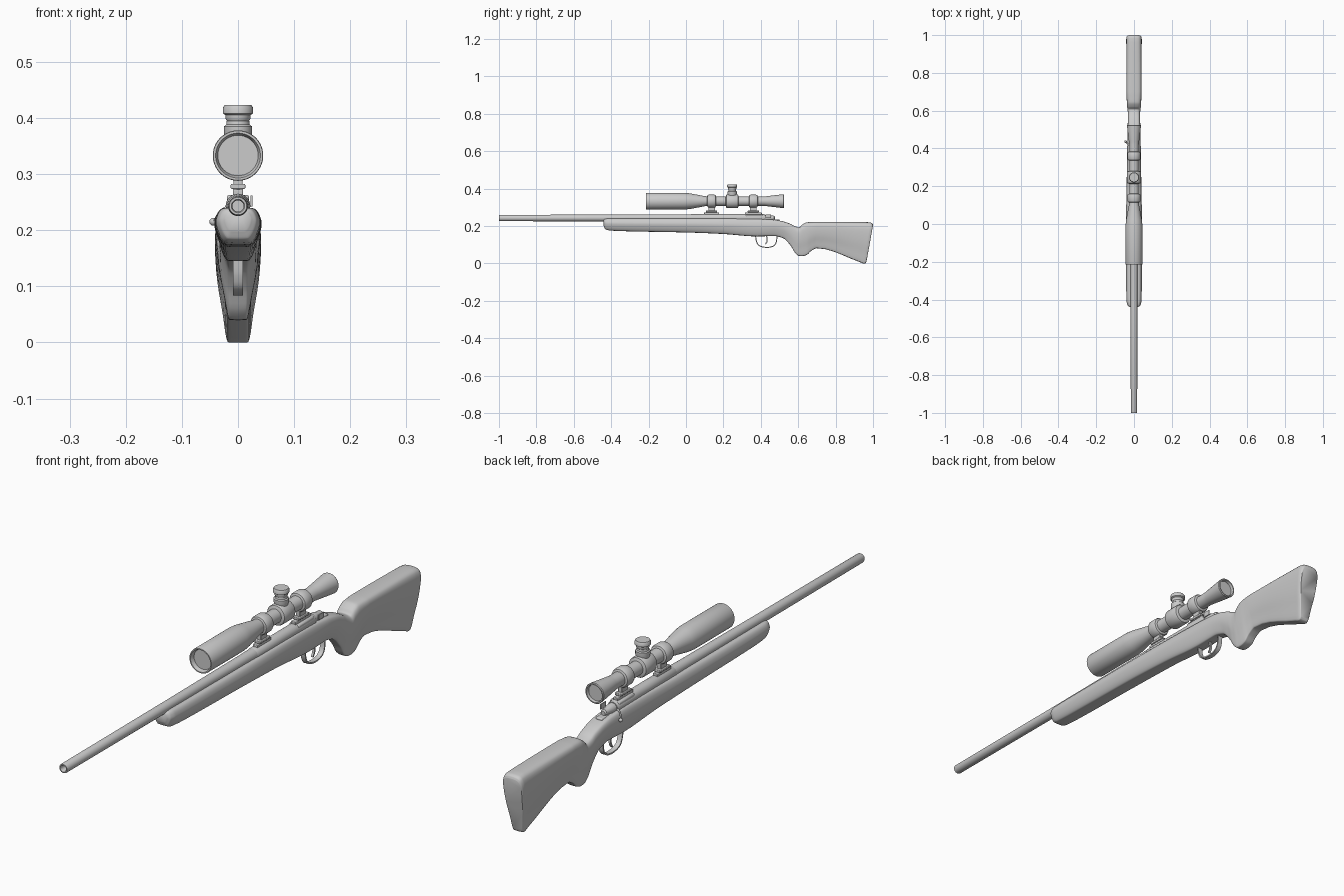
import bpy, bmesh, math
from mathutils import Vector

if "Cube" in bpy.data.objects:
    bpy.data.objects.remove(bpy.data.objects["Cube"])

AXIS_Z = 0.243   # bore height
SCOPE_Z = 0.333  # sight tube height


def finish(name, bm, angle=35, bevel=0):
    bmesh.ops.recalc_face_normals(bm, faces=bm.faces)
    me = bpy.data.meshes.new(name)
    bm.to_mesh(me)
    bm.free()
    ob = bpy.data.objects.new(name, me)
    bpy.context.collection.objects.link(ob)
    if bevel:
        m = ob.modifiers.new("bevel", 'BEVEL')
        m.width, m.segments = bevel, 2
    bpy.ops.object.select_all(action='DESELECT')
    ob.select_set(True)
    bpy.context.view_layer.objects.active = ob
    bpy.ops.object.shade_smooth_by_angle(angle=math.radians(angle))
    return ob


def bridge(bm, rings, closed=True):
    for a, b in zip(rings, rings[1:]):
        n = len(a)
        for i in range(n if closed else n - 1):
            j = (i + 1) % n
            bm.faces.new((a[i], a[j], b[j], b[i]))


def lathe(name, pts, centre, axis='Y', n=40):
    """Revolve (distance, radius) pairs about an axis; both ends are capped."""
    bm = bmesh.new()
    rings = []
    for d, r in pts:
        ring = []
        for i in range(n):
            a = 2 * math.pi * i / n
            u, v = r * math.cos(a), r * math.sin(a)
            p = Vector((u, d, v)) if axis == 'Y' else Vector((u, v, d))
            ring.append(bm.verts.new(p + Vector(centre)))
        rings.append(ring)
    bridge(bm, rings)
    bm.faces.new(rings[0])
    bm.faces.new(rings[-1])
    return finish(name, bm)


def box(name, centre, size, bevel=0.002):
    bm = bmesh.new()
    bmesh.ops.create_cube(bm, size=1)
    for v in bm.verts:
        v.co = Vector([c + s * k for c, s, k in zip(centre, size, v.co)])
    return finish(name, bm, bevel=bevel)


def catmull(pts, steps, closed=False):
    pts = [Vector(p) for p in pts]
    n, out = len(pts), []
    for i in range(n if closed else n - 1):
        g = (lambda k: pts[k % n]) if closed else (lambda k: pts[max(0, min(n - 1, k))])
        a, b, c, d = g(i - 1), g(i), g(i + 1), g(i + 2)
        for s in range(steps):
            t = s / steps
            out.append(0.5 * (2 * b + (c - a) * t + (2 * a - 5 * b + 4 * c - d) * t * t
                              + (3 * b - a - 3 * c + d) * t ** 3))
    if not closed:
        out.append(pts[-1])
    return out


def smooth_rows(rows, steps=5):
    """Interpolate section rows over y without overshoot."""
    def slope(k, c):
        if k in (0, len(rows) - 1):
            i = min(k, len(rows) - 2)
            return (rows[i + 1][c] - rows[i][c]) / (rows[i + 1][0] - rows[i][0])
        d0 = (rows[k][c] - rows[k - 1][c]) / (rows[k][0] - rows[k - 1][0])
        d1 = (rows[k + 1][c] - rows[k][c]) / (rows[k + 1][0] - rows[k][0])
        return 2 * d0 * d1 / (d0 + d1) if d0 * d1 > 0 else 0
    out = []
    for k in range(len(rows) - 1):
        h = rows[k + 1][0] - rows[k][0]
        for s in range(steps):
            t = s / steps
            row = [rows[k][0] + h * t]
            for c in range(1, len(rows[0])):
                row.append((2 * t**3 - 3 * t**2 + 1) * rows[k][c] + (3 * t**2 - 2 * t**3) * rows[k + 1][c]
                           + h * ((t**3 - 2 * t**2 + t) * slope(k, c) + (t**3 - t**2) * slope(k + 1, c)))
            out.append(row)
    return out + [list(rows[-1])]


def ribbon(name, path, half_w, thick, steps=6):
    """Flat strip swept along a (y, z) path."""
    pts = catmull(path, steps)
    bm = bmesh.new()
    rings = []
    for i, p in enumerate(pts):
        t = (pts[min(i + 1, len(pts) - 1)] - pts[max(i - 1, 0)]).normalized()
        n = Vector((-t.y, t.x)) * thick / 2
        rings.append([bm.verts.new((x, p.x + s * n.x, p.y + s * n.y))
                      for x, s in ((-half_w, -1), (half_w, -1), (half_w, 1), (-half_w, 1))])
    bridge(bm, rings)
    bm.faces.new(rings[0])
    bm.faces.new(rings[-1])
    return finish(name, bm)


# Stock: rows are y, top, bottom, half width, blend from fore-end to butt section
fore = [(.35, 0), (.62, .04), (.85, .25), (1, .55), (.96, .75), (.8, .93), (.5, 1)]
butt = [(.3, 0), (.5, .03), (.68, .25), (.9, .5), (1, .76), (.93, .92), (.55, 1)]
rows = [(-.44, .232, .2, .022, 0), (-.432, .238, .184, .033, 0), (-.41, .24, .177, .039, 0),
        (-.34, .24, .173, .041, 0), (0, .24, .166, .042, 0), (.2, .24, .158, .039, 0),
        (.38, .238, .145, .036, 0), (.47, .233, .147, .035, .2), (.52, .224, .135, .034, .4),
        (.56, .21, .095, .033, .6), (.585, .197, .055, .033, .8), (.605, .191, .041, .034, .9),
        (.62, .205, .04, .036, 1), (.645, .218, .046, .038, 1), (.67, .22, .068, .039, 1),
        (.7, .221, .082, .04, 1), (.96, .219, .008, .041, 1), (.985, .217, 0, .041, 1),
        (.996, .212, .003, .039, 1), (1, .204, .01, .036, 1)]
bm = bmesh.new()
rings = []
for y, top, bot, w, mix in smooth_rows(rows):
    half = [(w * (a[0] + (b[0] - a[0]) * mix), bot + (top - bot) * (a[1] + (b[1] - a[1]) * mix))
            for a, b in zip(fore, butt)]
    outline = catmull(half + [(-x, z) for x, z in reversed(half)], 3, closed=True)
    lean = 0.035 * max(0, (y - .7) / .3)  # slanted butt end
    rings.append([bm.verts.new((p.x, y - lean * (top - p.y) / (top - bot), max(p.y, 0)))
                  for p in outline])
bridge(bm, rings)
bm.faces.new(rings[0])
bm.faces.new(rings[-1])
finish("stock", bm, 50)

# Barrel with open bore, receiver and bolt
c = (0, 0, AXIS_Z)
lathe("barrel", [(-.9, .010), (-.995, .010), (-1, .012), (-1, .0155), (-.996, .017),
                 (-.4, .018), (.02, .02), (.1, .0215)], c)
lathe("receiver", [(.08, .02), (.085, .022), (.24, .022), (.3, .022), (.415, .022), (.42, .02)], c)
lathe("bolt_shroud", [(.41, .017), (.44, .017), (.452, .013), (.47, .012), (.475, .008)], c)
box("tang", (0, .45, .229), (.026, .1, .014), .004)
box("receiver_bridge", (0, .365, .248), (.04, .09, .03), .005)
box("safety_lever", (.024, .44, .252), (.004, .03, .02), .001)

# Bolt handle, on the -x side
path = catmull([(-.012, .415, .24), (-.028, .42, .236), (-.038, .428, .226), (-.044, .435, .216)], 5)
bm = bmesh.new()
rings = [[bm.verts.new(p + Vector((.003 * math.cos(a) * .6, .0045 * math.sin(a), .0045 * math.cos(a))))
          for a in [i * math.pi / 6 for i in range(12)]] for p in path]
bridge(bm, rings)
bm.faces.new(rings[0])
bm.faces.new(rings[-1])
finish("bolt_handle", bm, 60)
bm = bmesh.new()
bmesh.ops.create_uvsphere(bm, u_segments=16, v_segments=10, radius=.007)
bmesh.ops.translate(bm, verts=bm.verts, vec=(-.044, .436, .215))
finish("bolt_knob", bm, 60)

# Trigger and guard
ribbon("trigger_guard", [(.372, .147), (.377, .118), (.392, .095), (.43, .086), (.465, .092),
                         (.482, .112), (.487, .15)], .009, .005)
ribbon("trigger", [(.43, .15), (.434, .13), (.432, .115), (.424, .103)], .004, .006)

# Telescopic sight: one turned tube with recessed lenses
s = (0, 0, SCOPE_Z)
lathe("scope_body", [(-.2, .036), (-.21, .038), (-.215, .040), (-.215, .044), (-.212, .045), (-.01, .045),
                     (.02, .042), (.1, .027), (.12, .025), (.42, .025), (.435, .027), (.51, .036),
                     (.522, .037), (.525, .035), (.525, .031), (.515, .029)], s)
lathe("turret_housing", [(.212, .024), (.216, .035), (.22, .037), (.274, .037), (.278, .035), (.282, .024)], s)
lathe("elevation_turret", [(.36, .022), (.373, .025), (.385, .025), (.388, .021), (.395, .020), (.398, .022),
                           (.405, .022), (.408, .027), (.418, .027), (.423, .024)], (0, .247, 0), 'Z', 32)

# Mounts: ring, pillar and base, front and rear
for label, y, base_len in (("front", .137, .08), ("rear", .36, .09)):
    lathe(label + "_ring", [(y - .024, .025), (y - .021, .032), (y - .014, .035), (y + .014, .035),
                            (y + .021, .032), (y + .024, .025)], s)
    box(label + "_mount_pillar", (0, y, .285), (.016, .036, .046))
    box(label + "_mount_clamp", (0, y, .278), (.026, .06, .009))
    box(label + "_mount_base", (0, y, .266), (.018, base_len, .014))
